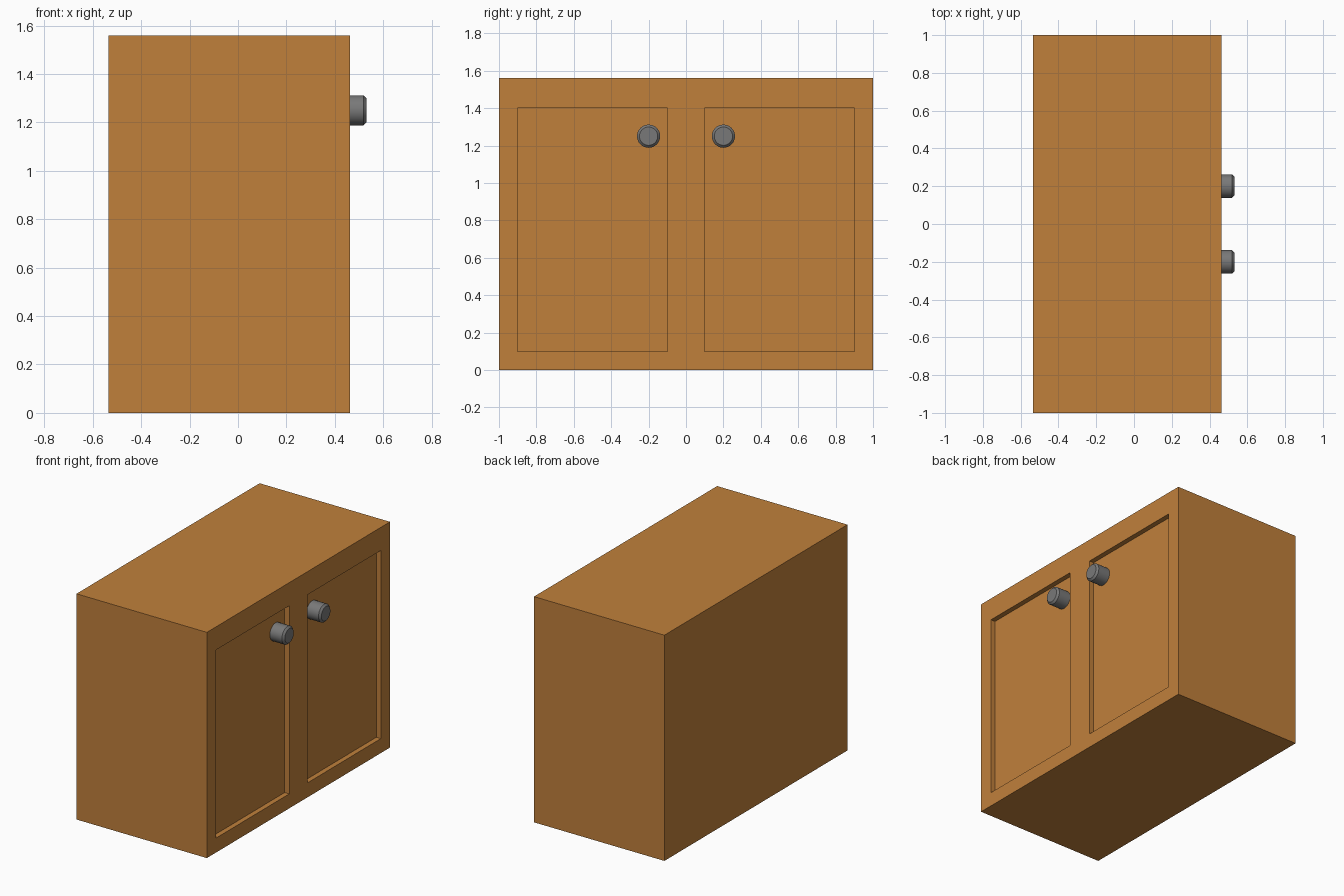
import bpy, bmesh, math
from mathutils import Matrix

if "Cube" in bpy.data.objects:
    bpy.data.objects.remove(bpy.data.objects["Cube"])


def material(name, rgb):
    m = bpy.data.materials.new(name)
    m.diffuse_color = (*rgb, 1)
    m.use_nodes = True
    m.node_tree.nodes["Principled BSDF"].inputs["Base Color"].default_value = m.diffuse_color
    return m


WOOD = material("warm wood", (0.53, 0.216, 0.044))
METAL = material("grey metal", (0.19, 0.19, 0.19))
BACK, FRONT, TOP = -0.535, 0.462, 1.56
FLOOR = FRONT - 0.035


def finish(bm, name, mat):
    bmesh.ops.recalc_face_normals(bm, faces=bm.faces)
    me = bpy.data.meshes.new(name)
    bm.to_mesh(me)
    bm.free()
    me.materials.append(mat)
    ob = bpy.data.objects.new(name, me)
    bpy.context.collection.objects.link(ob)
    return ob


# Cabinet body: a grid front with two sunken door panels
bm = bmesh.new()
ys, zs = (-1, -0.9, -0.1, 0.1, 0.9, 1), (0, 0.1, 1.4, TOP)
grid = [[bm.verts.new((FRONT, y, z)) for z in zs] for y in ys]
doors = []
for i in range(5):
    for j in range(3):
        f = bm.faces.new((grid[i][j], grid[i + 1][j], grid[i + 1][j + 1], grid[i][j + 1]))
        if j == 1 and i in (1, 3):
            doors.append(f)
# sides and back
rim = [e for e in bm.edges if e.is_boundary]
ext = bmesh.ops.extrude_edge_only(bm, edges=rim)["geom"]
for v in (g for g in ext if isinstance(g, bmesh.types.BMVert)):
    v.co.x = BACK
bmesh.ops.holes_fill(bm, edges=[e for e in bm.edges if e.is_boundary], sides=0)
# sunken doors
for f in bmesh.ops.extrude_discrete_faces(bm, faces=doors)["faces"]:
    low = list(f.verts)
    for v in low:
        v.co.x = FLOOR
bmesh.ops.dissolve_limit(bm, angle_limit=0.01, verts=bm.verts, edges=bm.edges)
finish(bm, "cabinet_body", WOOD)

# Round knobs with a chamfered tip
for side, y in (("left", -0.2), ("right", 0.2)):
    bm = bmesh.new()
    x0, x1 = FLOOR - 0.002, 0.532
    bmesh.ops.create_cone(bm, cap_ends=True, segments=32, radius1=0.062,
                          radius2=0.062, depth=x1 - x0,
                          matrix=Matrix.Translation(((x0 + x1) / 2, y, 1.25))
                          @ Matrix.Rotation(math.pi / 2, 4, 'Y'))
    tip = [e for e in bm.edges if all(v.co.x > x1 - 0.001 for v in e.verts)]
    bmesh.ops.bevel(bm, geom=tip, offset=0.013, segments=1, affect='EDGES')
    knob = finish(bm, side + "_knob", METAL)
    bpy.ops.object.select_all(action='DESELECT')
    knob.select_set(True)
    bpy.context.view_layer.objects.active = knob
    bpy.ops.object.shade_smooth_by_angle(angle=math.radians(30))
